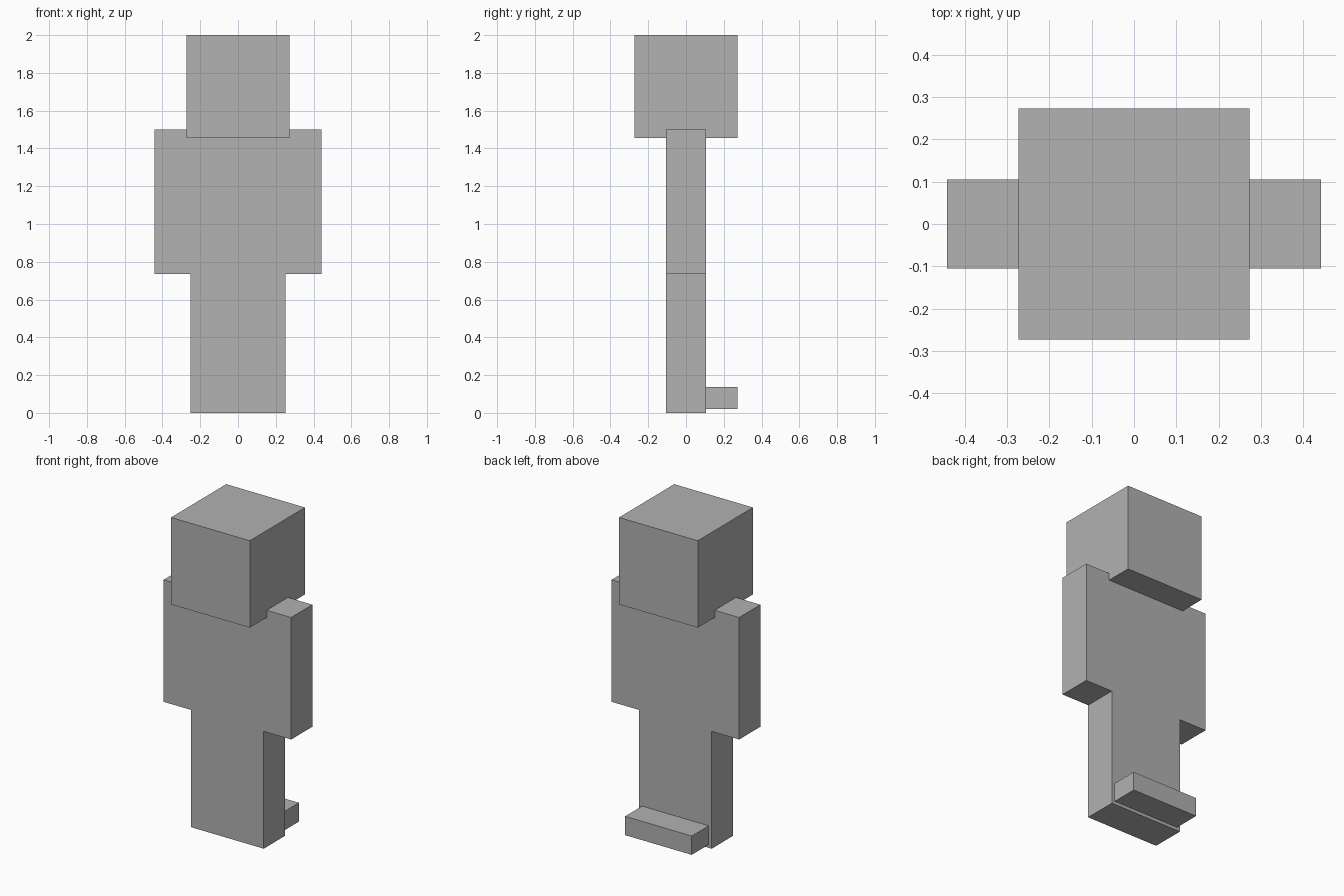
import bpy

if "Cube" in bpy.data.objects:
    bpy.data.objects.remove(bpy.data.objects["Cube"])

# Single flat colour
grey = bpy.data.materials.new("plain grey")
grey.diffuse_color = (0.445, 0.445, 0.445, 1)
grey.use_nodes = True
grey.node_tree.nodes["Principled BSDF"].inputs["Base Color"].default_value = grey.diffuse_color


def box(name, x, y, z):
    """Axis-aligned box from (min, max) ranges."""
    ranges = (x, y, z)
    bpy.ops.mesh.primitive_cube_add(size=1, location=[(a + b) / 2 for a, b in ranges])
    obj = bpy.context.object
    obj.name = name
    obj.scale = [b - a for a, b in ranges]
    bpy.ops.object.transform_apply(location=False, rotation=False, scale=True)
    obj.data.materials.append(grey)
    return obj


DEPTH = (-0.105, 0.105)

# Cube head, overlapping the top of the body
box("head", (-0.273, 0.273), (-0.273, 0.273), (1.455, 2.0))
# Torso and arms as one flush slab
box("torso_and_arms", (-0.442, 0.442), DEPTH, (0.735, 1.5))
# Closed legs
box("legs", (-0.252, 0.252), DEPTH, (0.0, 0.735))
# Bar behind the ankles
box("heel_bar", (-0.231, 0.231), (0.105, 0.273), (0.02, 0.138))
